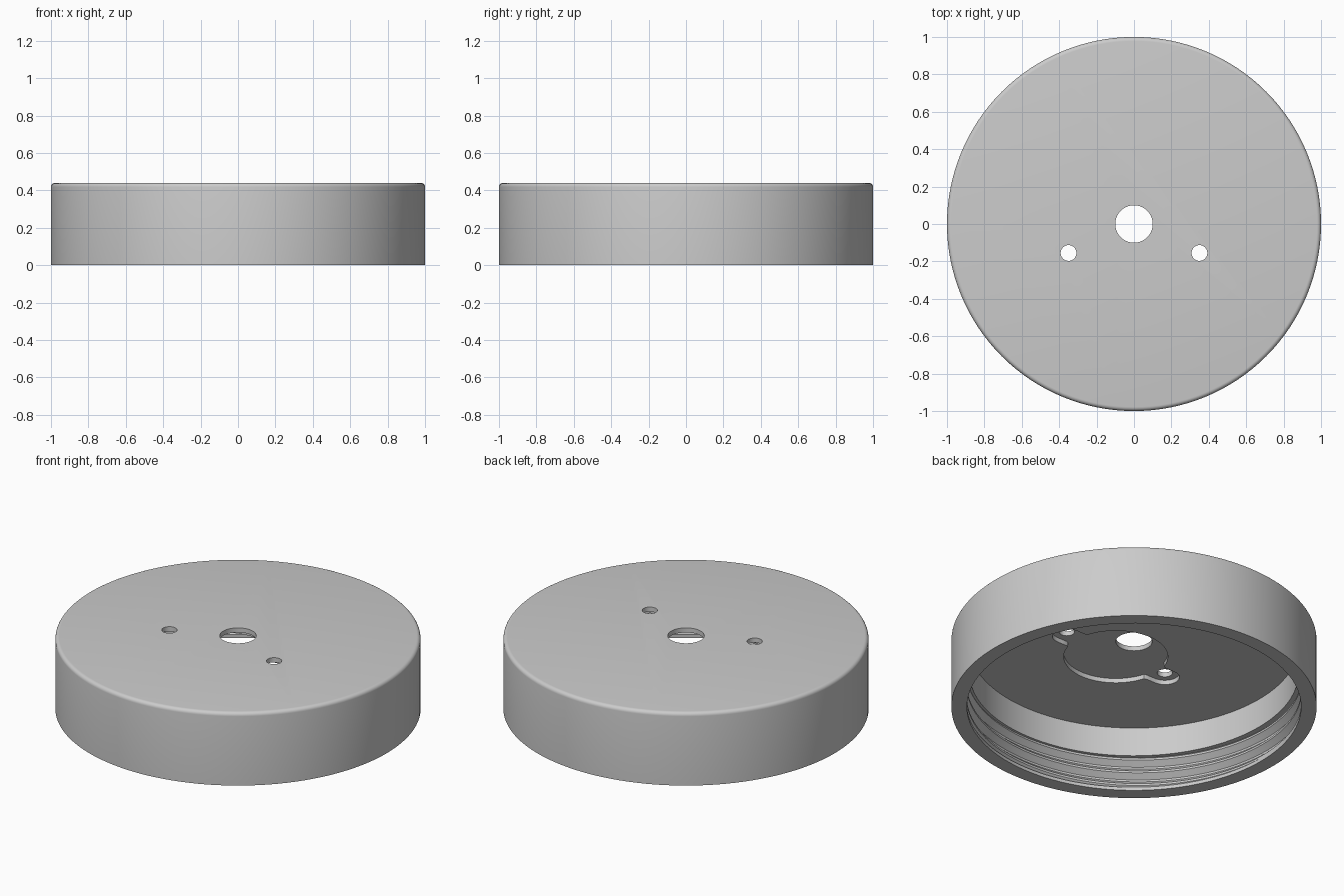
import bpy, bmesh, math

if "Cube" in bpy.data.objects:
    bpy.data.objects.remove(bpy.data.objects["Cube"], do_unlink=True)

SEGMENTS = 128
HEIGHT, CEILING, RECESS = 0.44, 0.385, 0.412
LIP_R, ROOT_R, WALL_R = 0.915, 0.945, 0.90
THREAD_LOW, THREAD_TOP, PITCH, TURNS = 0.02, 0.21, 0.08, 4
MOUNT_Y, EAR_X = -0.155, 0.35

grey = bpy.data.materials.new("light_grey_plastic")
grey.use_nodes = True
colour = (0.6, 0.6, 0.6, 1)
grey.diffuse_color = colour
grey.node_tree.nodes["Principled BSDF"].inputs["Base Color"].default_value = colour


def make_object(name, bm):
    mesh = bpy.data.meshes.new(name)
    bmesh.ops.recalc_face_normals(bm, faces=bm.faces)
    bm.to_mesh(mesh)
    bm.free()
    mesh.materials.append(grey)
    obj = bpy.data.objects.new(name, mesh)
    bpy.context.collection.objects.link(obj)
    return obj


def thread_radius(phase):
    """Trapezoid thread: flat root, flank, flat crest, flank."""
    u = phase % 1
    if u < 0.15:
        depth = 0
    elif u < 0.5:
        depth = (u - 0.15) / 0.35
    elif u < 0.65:
        depth = 1
    else:
        depth = (1 - u) / 0.35
    return ROOT_R + (LIP_R - ROOT_R) * depth


def lid_profile(turn):
    """Radius and height points from top edge, round the rim, to the ceiling."""
    points = []
    fillet = 0.022
    for i in range(6):
        a = math.pi / 2 * (1 - i / 5)
        points.append((1 - fillet + fillet * math.cos(a),
                       HEIGHT - fillet + fillet * math.sin(a)))
    points += [(1, 0), (LIP_R, 0), (LIP_R, THREAD_LOW)]
    # helical rows, clamped to the threaded band
    rows = [m + u for m in range(TURNS) for u in (0, 0.15, 0.5, 0.65)] + [TURNS]
    for row in rows:
        z = THREAD_LOW + PITCH * (row - 1 + turn)
        z = min(max(z, THREAD_LOW), THREAD_TOP)
        points.append((thread_radius((z - THREAD_LOW) / PITCH - turn), z))
    points += [(WALL_R, THREAD_TOP), (WALL_R, CEILING)]
    return points


def build_lid():
    bm = bmesh.new()
    columns = []
    for i in range(SEGMENTS + 1):
        turn = i / SEGMENTS
        a = math.tau * turn
        columns.append([bm.verts.new((r * math.cos(a), r * math.sin(a), z))
                        for r, z in lid_profile(turn)])
    for left, right in zip(columns, columns[1:]):
        for k in range(len(left) - 1):
            bm.faces.new((left[k], right[k], right[k + 1], left[k + 1]))
    bmesh.ops.remove_doubles(bm, verts=bm.verts, dist=0.00002)
    # close the top and the ceiling
    rims = [e for e in bm.edges if e.is_boundary]
    bmesh.ops.edgeloop_fill(bm, edges=rims)
    return make_object("screw_lid", bm)


def prism(name, outline, low, high):
    bm = bmesh.new()
    face = bm.faces.new([bm.verts.new((x, y, low)) for x, y in outline])
    top = bmesh.ops.extrude_face_region(bm, geom=[face])["geom"]
    bmesh.ops.translate(bm, vec=(0, 0, high - low),
                        verts=[v for v in top if isinstance(v, bmesh.types.BMVert)])
    obj = make_object(name, bm)
    obj.hide_render = True
    return obj


def circle(x, y, r, n):
    return [(x + r * math.cos(math.tau * i / n), y + r * math.sin(math.tau * i / n))
            for i in range(n)]


def mount_outline(body=0.285, ear=0.08, n=240):
    """Round body joined with a rounded bar that forms the two ears."""
    outline = []
    for i in range(n):
        a = math.tau * (i + 0.5) / n
        c, s = abs(math.cos(a)), abs(math.sin(a))
        reach = ear / s
        if reach * c > EAR_X:
            reach = EAR_X * c + math.sqrt(ear ** 2 - (EAR_X * s) ** 2)
        r = max(body, reach)
        outline.append((r * math.cos(a), MOUNT_Y + r * math.sin(a)))
    return outline


lid = build_lid()

# recess under the top, shaft hole and two screw holes
cutters = [prism("mount_recess_cutter", mount_outline(), 0.3, RECESS),
           prism("shaft_hole_cutter", circle(0, 0, 0.1, 64), 0.25, 0.6)]
for side, sign in (("left", 1), ("right", -1)):
    cutters.append(prism(side + "_screw_hole_cutter",
                         circle(sign * EAR_X, MOUNT_Y, 0.042, 40), 0.25, 0.6))

bpy.ops.object.select_all(action='DESELECT')
bpy.context.view_layer.objects.active = lid
lid.select_set(True)
for cutter in cutters:
    mod = lid.modifiers.new(cutter.name, 'BOOLEAN')
    mod.operation = 'DIFFERENCE'
    mod.solver = 'EXACT'
    mod.object = cutter
    bpy.ops.object.modifier_apply(modifier=mod.name)
    bpy.data.objects.remove(cutter, do_unlink=True)

bpy.ops.object.shade_smooth_by_angle(angle=math.radians(30))
